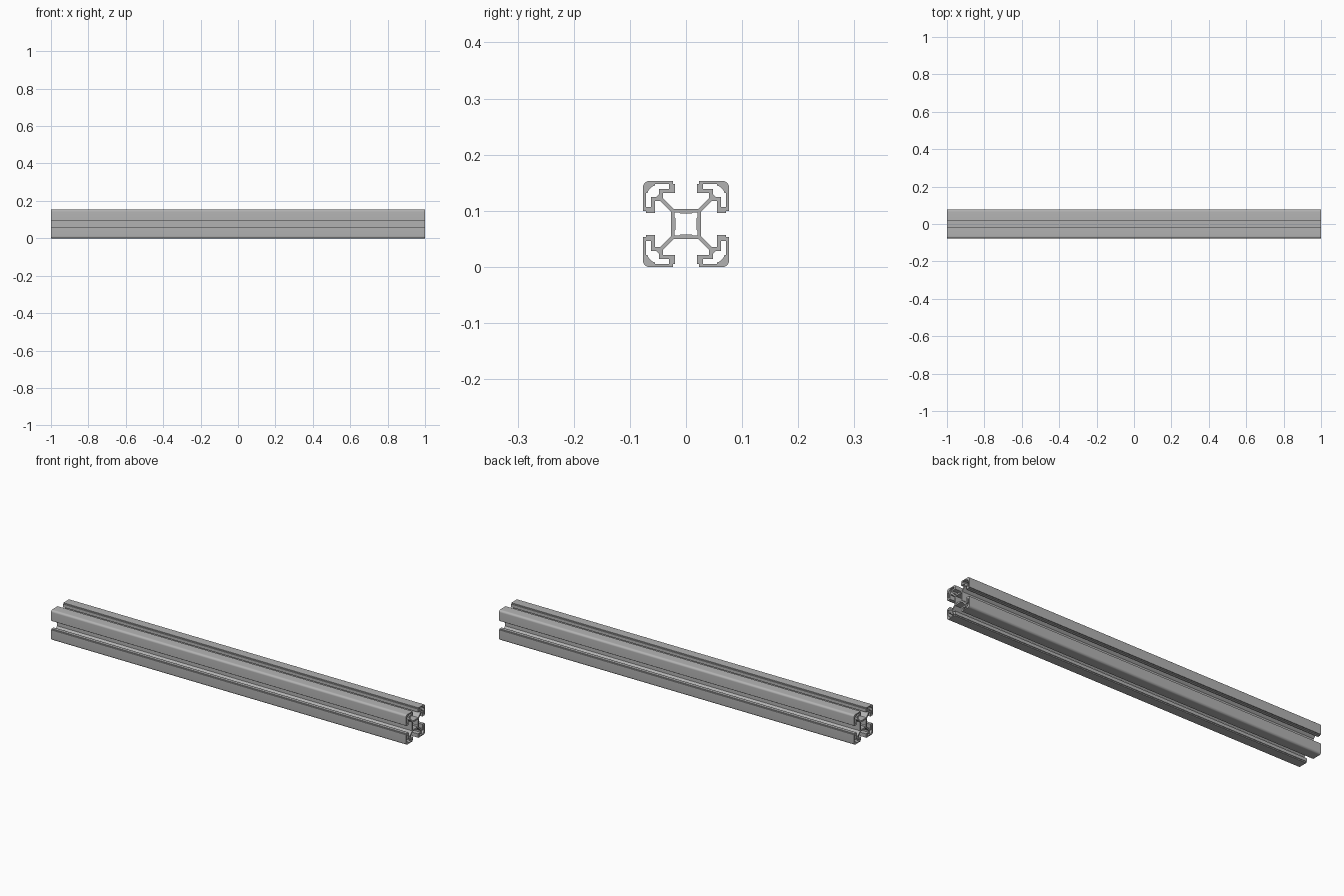
import bpy
from math import sin, cos, pi
from mathutils import Matrix

if "Cube" in bpy.data.objects:
    bpy.data.objects.remove(bpy.data.objects["Cube"], do_unlink=True)

HALF = 0.0765          # half width of the section
UNIT = HALF / 43       # section drawn on a grid of 86 x 86

aluminium = bpy.data.materials.new("grey_aluminium")
aluminium.use_nodes = True
GREY = (0.45, 0.45, 0.45, 1)
aluminium.diffuse_color = GREY
aluminium.node_tree.nodes["Principled BSDF"].inputs["Base Color"].default_value = GREY


def mirrored(half):
    """Complete a half profile across the diagonal."""
    return half + [(y, x) for x, y in reversed(half)]


def turned(points, times):
    for _ in range(times):
        points = [(y, -x) for x, y in points]
    return points


def arc(centre, radius, steps=4):
    """Half of a corner fillet, from the top to the diagonal."""
    angles = [pi / 2 - pi / 4 * i / steps for i in range(steps)]
    return [(centre + radius * cos(a), centre + radius * sin(a)) for a in angles]


# Outer contour: core wall, diagonal web, slot lip, rounded corner
outer = mirrored([(12.5, 15), (22, 25), (23, 26), (23, 31), (11, 31),
                  (11, 40), (13, 40), (13, 43)] + arc(37, 6))
# Hollow chamber in each corner
chamber = mirrored([(27, 30), (27, 35), (17, 35), (17, 40),
                    (31, 40), (31, 38.5), (34, 37.5)])
# Central bore with slightly bowed walls
bore = [(-5, 10.3), (5, 10.3), (7, 11.5), (11.5, 11.5), (11.5, 7)]

contours = [sum((turned(outer, k) for k in range(4)), []),
            sum((turned(bore, k) for k in range(4)), [])]
contours += [turned(chamber, k) for k in range(4)]

# Fill the section and extrude it along the length
curve = bpy.data.curves.new("slotted_rail", "CURVE")
curve.dimensions = "2D"
curve.fill_mode = "BOTH"
curve.extrude = 1.0
for contour in contours:
    spline = curve.splines.new("POLY")
    spline.points.add(len(contour) - 1)
    for point, (x, y) in zip(spline.points, contour):
        point.co = (x * UNIT, y * UNIT, 0, 1)
    spline.use_cyclic_u = True
curve.materials.append(aluminium)

rail = bpy.data.objects.new("slotted_rail", curve)
bpy.context.collection.objects.link(rail)
rail.matrix_world = Matrix(((0, 0, 1, 0), (1, 0, 0, 0),
                            (0, 1, 0, HALF), (0, 0, 0, 1)))

bpy.ops.object.select_all(action="DESELECT")
rail.select_set(True)
bpy.context.view_layer.objects.active = rail
bpy.ops.object.convert(target="MESH")
bpy.ops.object.shade_smooth_by_angle(angle=pi / 6)
